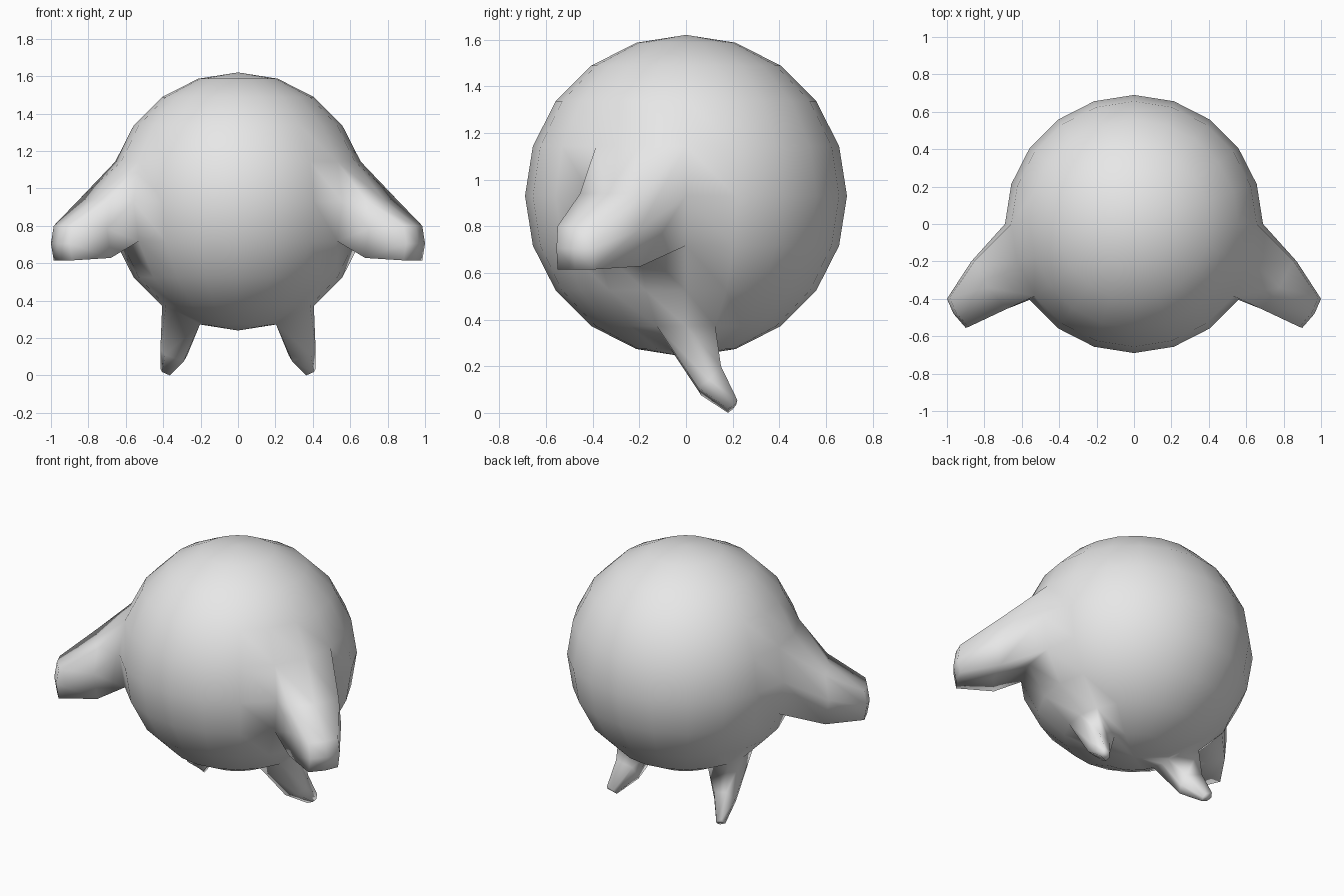
import bpy, bmesh, math

if "Cube" in bpy.data.objects:
    bpy.data.objects.remove(bpy.data.objects["Cube"])

SEG, RINGS, R, CZ = 20, 10, 0.69, 0.93

grey = bpy.data.materials.new("light grey")
grey.diffuse_color = (0.8, 0.8, 0.8, 1)
grey.use_nodes = True
grey.node_tree.nodes["Principled BSDF"].inputs["Base Color"].default_value = grey.diffuse_color

bm = bmesh.new()

# Ball body: latitude rings, joined to two poles
grid = {}
for r in range(1, RINGS):
    lat = math.pi * r / RINGS
    for s in range(SEG):
        a = 2 * math.pi * s / SEG
        grid[r, s] = bm.verts.new((R * math.sin(lat) * math.cos(a),
                                   R * math.sin(lat) * math.sin(a),
                                   CZ + R * math.cos(lat)))
top = bm.verts.new((0, 0, CZ + R))
bottom = bm.verts.new((0, 0, CZ - R))

# Body patches that open into limbs (ring, segment)
arm_cells = {(r, s) for r in (4, 5) for s in (18, 19, 10, 11)}
leg_cells = {(7 + 1, s) for s in (19, 0, 9, 10)}
for s in range(SEG):
    n = (s + 1) % SEG
    bm.faces.new((top, grid[1, s], grid[1, n]))
    bm.faces.new((bottom, grid[RINGS - 1, n], grid[RINGS - 1, s]))
    for r in range(1, RINGS - 1):
        if (r, s) not in arm_cells | leg_cells:
            bm.faces.new((grid[r, s], grid[r + 1, s], grid[r + 1, n], grid[r, n]))


def limb(base, sections, side):
    """Bridge a grid of body vertices through sections of the same layout, then cap it."""
    rows, cols = len(base), len(base[0])
    rim = ([(0, c) for c in range(cols)] + [(r, cols - 1) for r in range(1, rows)]
           + [(rows - 1, c) for c in range(cols - 2, -1, -1)]
           + [(r, 0) for r in range(rows - 2, 0, -1)])
    prev = {p: base[p[0]][p[1]] for p in rim}
    for i, sec in enumerate(sections):
        last = i == len(sections) - 1
        cells = [(r, c) for r in range(rows) for c in range(cols)] if last else rim
        cur = {(r, c): bm.verts.new((side * sec[r][c][0], sec[r][c][1], sec[r][c][2]))
               for r, c in cells}
        for p, q in zip(rim, rim[1:] + rim[:1]):
            bm.faces.new((prev[p], prev[q], cur[q], cur[p]))
        prev = cur
    for r in range(rows - 1):
        for c in range(cols - 1):
            bm.faces.new((prev[r, c], prev[r, c + 1], prev[r + 1, c + 1], prev[r + 1, c]))


def arm_section(plan, heights, tuck):
    """Three columns in plan, three heights; upper and lower rows pulled in."""
    return [[(x - t, y + t * 0.3, z) for x, y in plan] for z, t in zip(heights, (tuck, 0, tuck))]


arm = [arm_section([(0.70, -0.46), (0.80, -0.345), (0.87, -0.20)], (0.94, 0.785, 0.628), 0.02),
       arm_section([(0.90, -0.555), (0.965, -0.48), (1.0, -0.40)], (0.80, 0.705, 0.615), 0.015)]
leg = [[[(0.39, 0.05, 0.11), (0.415, 0.10, 0.14), (0.39, 0.15, 0.20)],
        [(0.29, 0.065, 0.075), (0.27, 0.10, 0.11), (0.29, 0.13, 0.17)]],
       [[(0.405, 0.18, 0.018), (0.413, 0.205, 0.03), (0.405, 0.22, 0.055)],
        [(0.365, 0.18, 0.0), (0.355, 0.20, 0.015), (0.365, 0.215, 0.035)]]]

# Arms and legs on both sides
for side in (1, -1):
    def seg(k):
        return k % SEG if side > 0 else (SEG // 2 - k) % SEG
    limb([[grid[r, seg(k)] for k in (-2, -1, 0)] for r in (4, 5, 6)], arm, side)
    limb([[grid[r, seg(k)] for k in (-1, 0, 1)] for r in (8, 9)], leg, side)

bmesh.ops.recalc_face_normals(bm, faces=bm.faces[:])
for f in bm.faces:
    f.smooth = True
mesh = bpy.data.meshes.new("body_with_limbs")
bm.to_mesh(mesh)
bm.free()
mesh.materials.append(grey)
bpy.context.collection.objects.link(bpy.data.objects.new("body_with_limbs", mesh))
